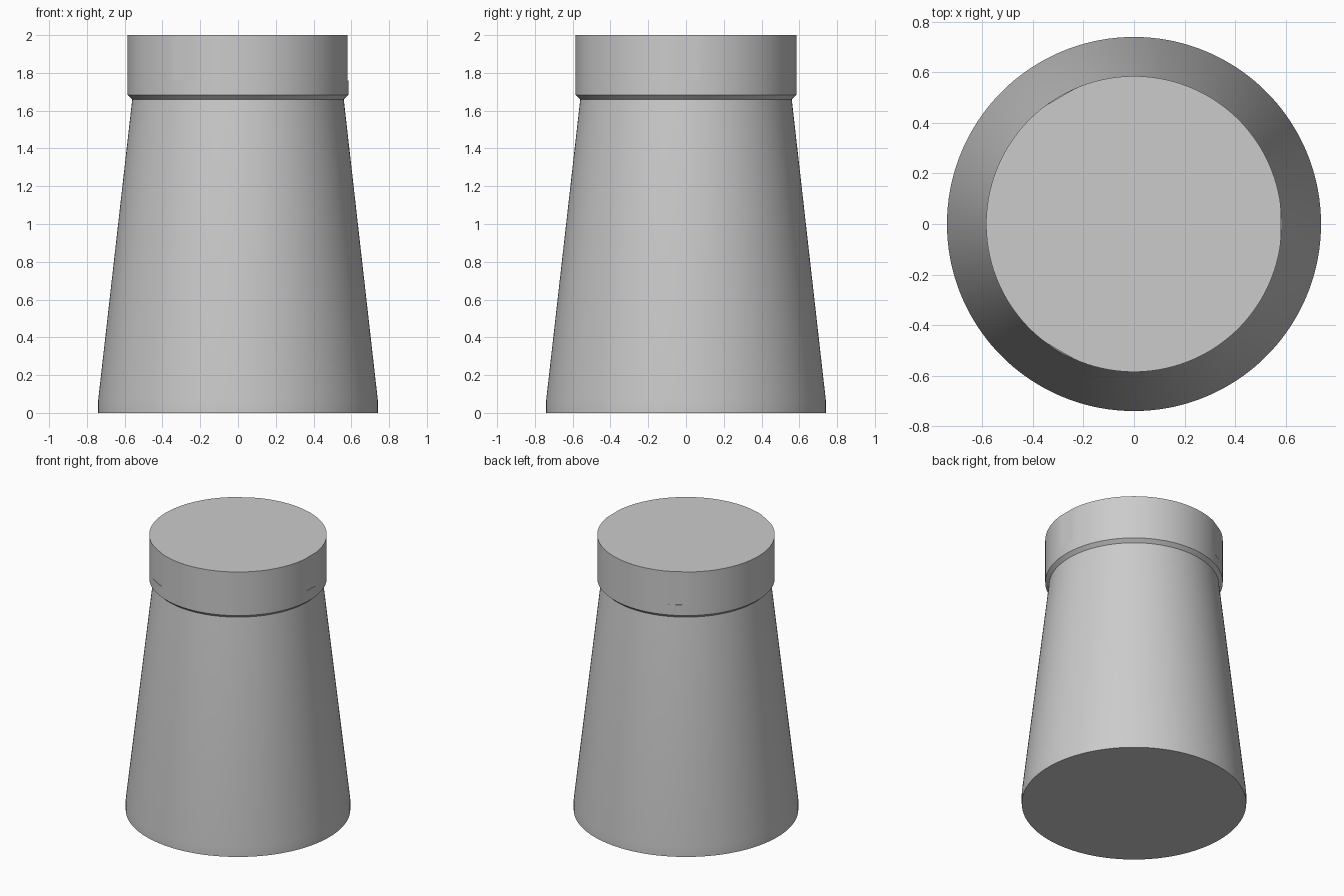
import bpy, bmesh, math
from mathutils import Vector

if "Cube" in bpy.data.objects:
    bpy.data.objects.remove(bpy.data.objects["Cube"])

SEGMENTS = 180
LEDGE_Z = 1.76      # where the shallow flats begin
FLAT_DIST = 0.581   # distance of each flat from the axis

grey = bpy.data.materials.new("light grey")
grey.use_nodes = True
colour = (0.6, 0.6, 0.6, 1)
grey.diffuse_color = colour
grey.node_tree.nodes["Principled BSDF"].inputs["Base Color"].default_value = colour


def revolve(name, profile, cap_bottom=False, cap_top=False, flats=()):
    """Turn (radius, height) points about z; pairs at LEDGE_Z form the flat ledges."""
    bm = bmesh.new()
    rings = []
    for i, (r, z) in enumerate(profile):
        ring = []
        for s in range(SEGMENTS):
            a = math.tau * s / SEGMENTS
            p = Vector((r * math.cos(a), r * math.sin(a), z))
            above_ledge = z > LEDGE_Z or (z == LEDGE_Z and profile[i - 1][1] == z)
            for d in flats:
                if above_ledge and p.dot(d) > FLAT_DIST:
                    p -= d * (p.dot(d) - FLAT_DIST)
            ring.append(bm.verts.new(p))
        rings.append(ring)
    for low, high in zip(rings, rings[1:]):
        for s in range(SEGMENTS):
            t = (s + 1) % SEGMENTS
            bm.faces.new((low[s], low[t], high[t], high[s]))
    if cap_bottom:
        bm.faces.new(rings[0][::-1])
    if cap_top:
        bm.faces.new(rings[-1])
    bmesh.ops.remove_doubles(bm, verts=bm.verts, dist=0.00001)
    mesh = bpy.data.meshes.new(name)
    bm.to_mesh(mesh)
    bm.free()
    mesh.materials.append(grey)
    obj = bpy.data.objects.new(name, mesh)
    bpy.context.collection.objects.link(obj)
    bpy.ops.object.select_all(action="DESELECT")
    obj.select_set(True)
    bpy.context.view_layer.objects.active = obj
    bpy.ops.object.shade_smooth_by_angle(angle=math.radians(30))
    return obj


# Tapered body with a short straight foot
revolve("tapered_body", [(0.74, 0), (0.74, 0.07), (0.56, 1.66)], cap_bottom=True)

# Collar with a chamfered underside and three shallow flats
flat_dirs = [Vector((math.cos(a), math.sin(a), 0))
             for a in (k * math.tau / 3 for k in range(3))]
revolve("collar",
        [(0.56, 1.66), (0.585, 1.683), (0.585, LEDGE_Z), (0.585, LEDGE_Z), (0.585, 2)],
        cap_top=True, flats=flat_dirs)
